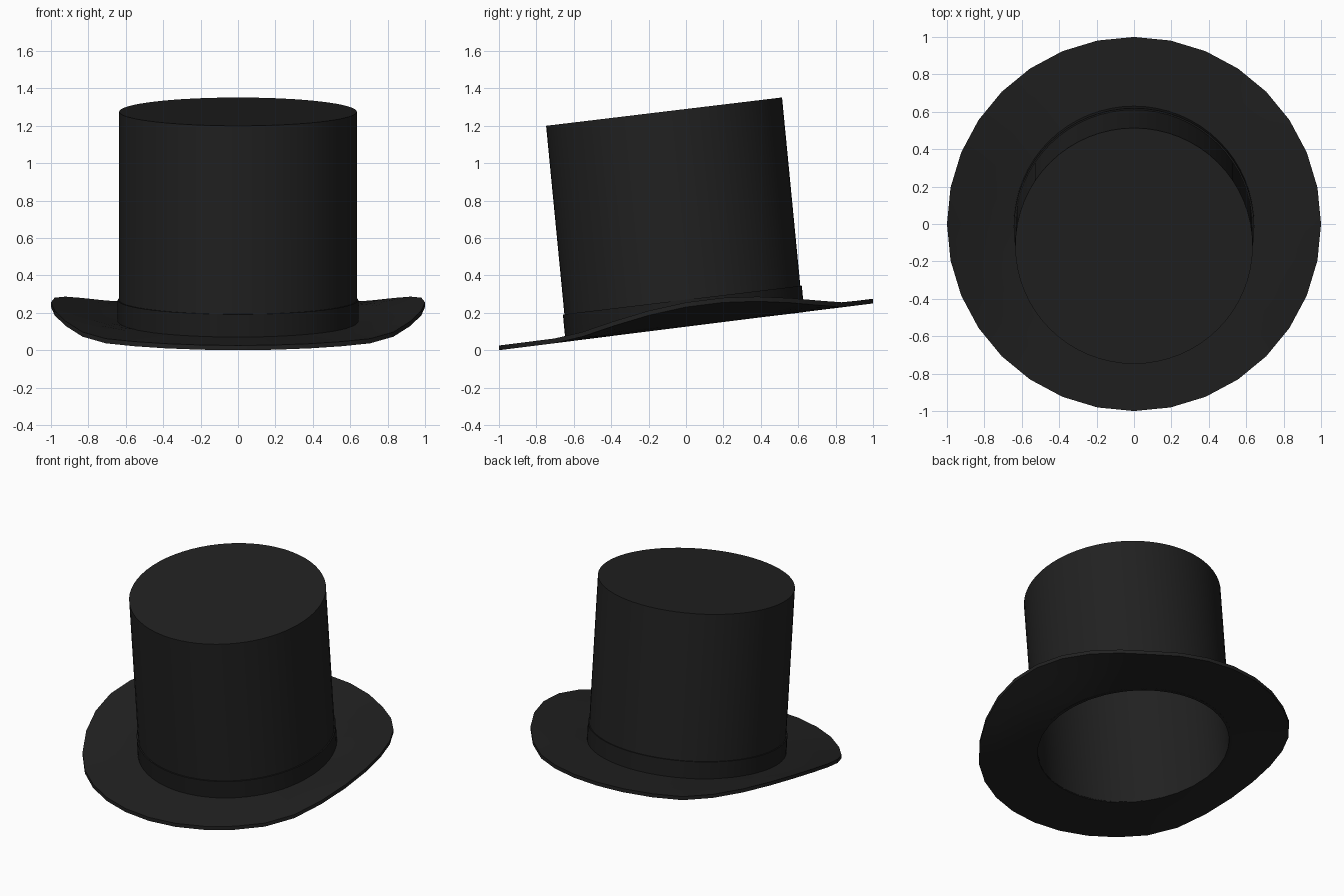
import bpy, bmesh, math

if "Cube" in bpy.data.objects:
    bpy.data.objects.remove(bpy.data.objects["Cube"])

TILT = math.radians(6.85)


def material(name, v):
    m = bpy.data.materials.new(name)
    m.diffuse_color = (v, v, v, 1)
    m.use_nodes = True
    m.node_tree.nodes["Principled BSDF"].inputs["Base Color"].default_value = m.diffuse_color
    return m


def lathe(name, profile, sides, place, mat, closed=False):
    """Revolve (radius, height) points; place() bends each point into position."""
    bm = bmesh.new()
    rings = []
    for r, h in profile:
        if r == 0:
            rings.append([bm.verts.new(place(0, 0, h, 0))] * sides)
            continue
        rings.append([bm.verts.new(place(r * math.cos(a), r * math.sin(a), h, r))
                      for a in (2 * math.pi * i / sides for i in range(sides))])
    pairs = list(zip(rings, rings[1:]))
    if closed:
        pairs.append((rings[-1], rings[0]))
    for lo, hi in pairs:
        for i in range(sides):
            j = (i + 1) % sides
            bm.faces.new(dict.fromkeys((lo[i], lo[j], hi[j], hi[i])))
    bmesh.ops.recalc_face_normals(bm, faces=bm.faces[:])
    me = bpy.data.meshes.new(name)
    bm.to_mesh(me)
    bm.free()
    ob = bpy.data.objects.new(name, me)
    bpy.context.collection.objects.link(ob)
    me.materials.append(mat)
    bpy.ops.object.select_all(action='DESELECT')
    ob.select_set(True)
    bpy.context.view_layer.objects.active = ob
    bpy.ops.object.shade_smooth_by_angle(angle=math.radians(30))
    return ob


def lean(x, y, h, r):
    # crown and band: rings tilted, stacked along a backward-leaning axis
    return (x, 0.0065 - 0.097 * h + y * math.cos(TILT), h + y * math.sin(TILT))


def curl(x, y, h, r):
    # brim: sloped plane with the two sides curled upward
    t = max(0, (r - 0.617) / 0.383)
    side = max(0, 1 - ((y / r - 0.1) / 0.75) ** 2) ** 1.3
    return (x, y - 0.005 * (1 - t), 0.125 + 0.125 * y + h + 0.108 * side * t ** 1.3)


felt = material("black_felt", 0.015)
ribbon = material("dark_ribbon", 0.012)

# Hollow crown: outer wall, flat top, inner wall
lathe("crown", [(0, 1.255), (0.617, 1.255), (0.617, 0.127), (0.635, 0.127),
                (0.635, 1.275), (0, 1.275)], 64, lean, felt)

# Hat band around the base of the crown
lathe("hat_band", [(0.63, 0.14), (0.643, 0.14), (0.643, 0.268), (0.63, 0.268)],
      64, lean, ribbon, closed=True)

# Curled brim with a round head opening
radii = [0.617, 0.71, 0.81, 0.905, 1.0]
lathe("brim", [(r, 0) for r in radii] + [(r, 0.025) for r in reversed(radii)],
      32, curl, felt, closed=True)
